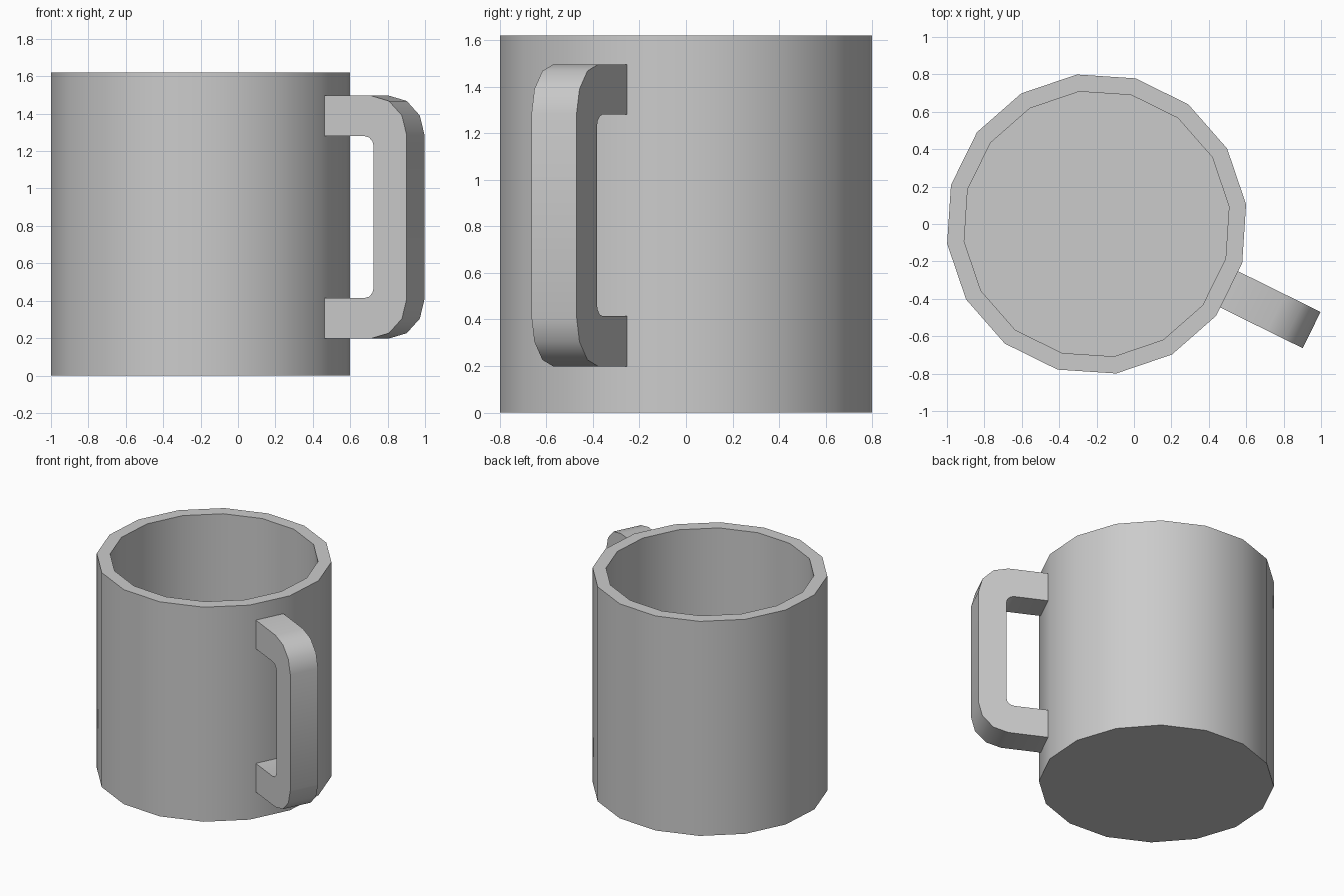
import bpy, bmesh
from math import sin, cos, pi, radians
from mathutils import Vector

if "Cube" in bpy.data.objects:
    bpy.data.objects.remove(bpy.data.objects["Cube"])

SIDES = 16
CENTRE_X = -0.20
START = radians(7.5)            # angle of the first body corner
HANDLE_ANGLE = radians(-26.25)  # middle of one body facet


def finish(name, bm):
    bmesh.ops.recalc_face_normals(bm, faces=bm.faces)
    mesh = bpy.data.meshes.new(name)
    bm.to_mesh(mesh)
    bm.free()
    obj = bpy.data.objects.new(name, mesh)
    bpy.context.collection.objects.link(obj)
    mesh.shade_smooth()
    mesh.set_sharp_from_angle(angle=radians(35))
    return obj


def arc(cx, cz, r, a0, a1, steps=3):
    angles = [radians(a0 + (a1 - a0) * i / steps) for i in range(steps + 1)]
    return [(cx + r * cos(a), cz + r * sin(a)) for a in angles]


# Cup body: outer wall, rim, inner wall and floor
bm = bmesh.new()
rings = []
for r, z in [(0.806, 0), (0.806, 1.62), (0.714, 1.62), (0.714, 0.10)]:
    angles = [START + 2 * pi * i / SIDES for i in range(SIDES)]
    rings.append([bm.verts.new((CENTRE_X + r * cos(a), r * sin(a), z)) for a in angles])
for lower, upper in zip(rings, rings[1:]):
    for i in range(SIDES):
        j = (i + 1) % SIDES
        bm.faces.new((lower[i], lower[j], upper[j], upper[i]))
bm.faces.new(rings[0][::-1])
bm.faces.new(rings[-1])
finish("cup_body", bm)

# Handle: rounded C profile in the radial plane, extruded sideways
outer = arc(1.07, 0.41, 0.212, -90, 0) + arc(1.07, 1.284, 0.212, 0, 90)
inner = arc(1.03, 1.225, 0.055, 90, 0) + arc(1.03, 0.469, 0.055, 0, -90)
profile = [(0.785, 0.198)] + outer + [(0.785, 1.496), (0.785, 1.28)] + inner + [(0.785, 0.414)]
radial = Vector((cos(HANDLE_ANGLE), sin(HANDLE_ANGLE), 0))
side = Vector((-radial.y, radial.x, 0))
bm = bmesh.new()
base = Vector((CENTRE_X, 0, 0)) - side * 0.108
face = bm.faces.new([bm.verts.new(base + radial * u + Vector((0, 0, z))) for u, z in profile])
extruded = bmesh.ops.extrude_face_region(bm, geom=[face])["geom"]
moved = [v for v in extruded if isinstance(v, bmesh.types.BMVert)]
bmesh.ops.translate(bm, verts=moved, vec=side * 0.216)
# The extrude may keep or drop the starting face, so close whichever end is open
bmesh.ops.holes_fill(bm, edges=[e for e in bm.edges if e.is_boundary], sides=0)
finish("handle", bm)
